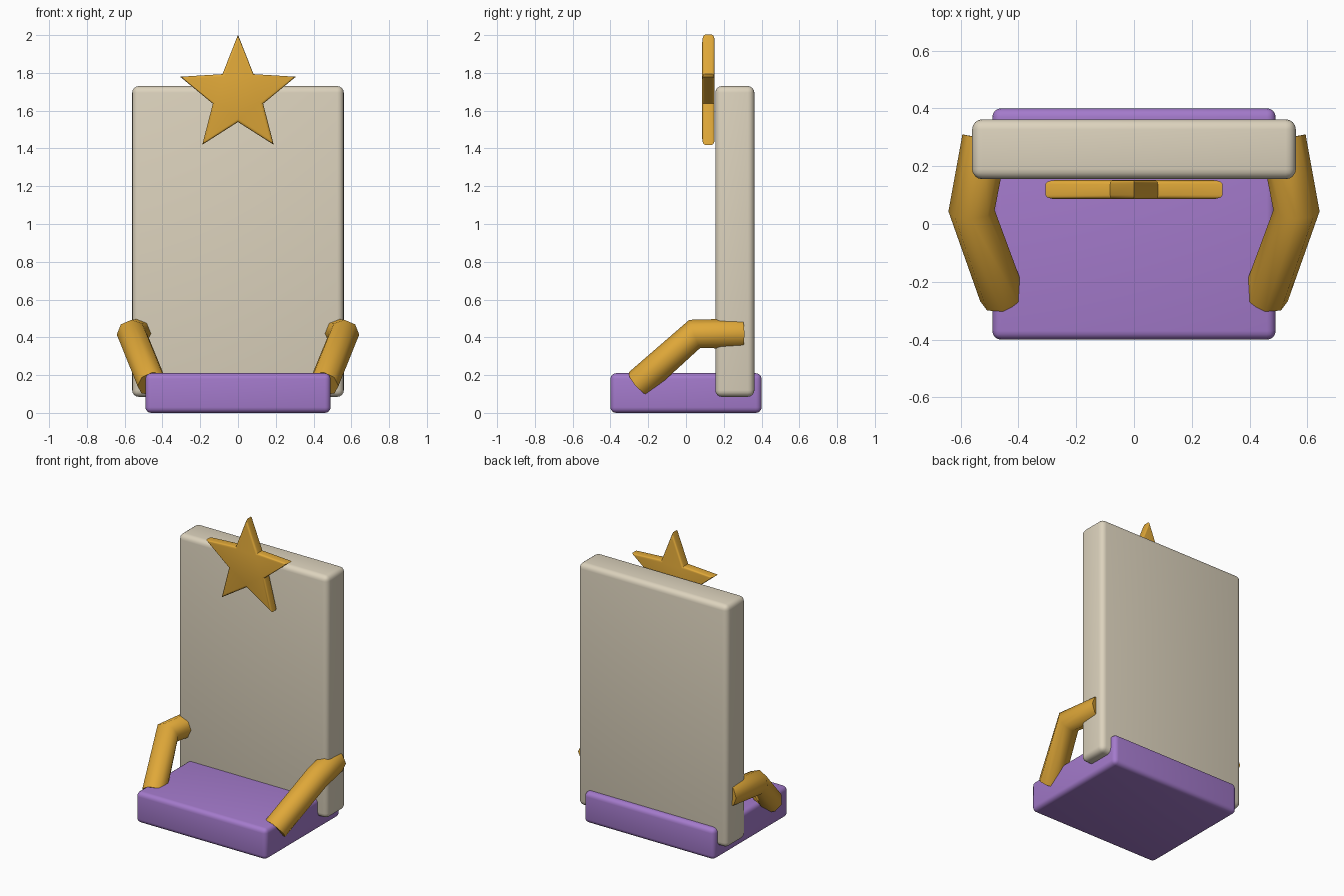
import bpy
import bmesh
from math import sin, cos, pi, radians

cube = bpy.data.objects.get("Cube")
if cube:
    bpy.data.objects.remove(cube, do_unlink=True)


def make_material(name, rgb):
    mat = bpy.data.materials.new(name)
    mat.use_nodes = True
    mat.diffuse_color = (*rgb, 1)
    mat.node_tree.nodes["Principled BSDF"].inputs["Base Color"].default_value = (*rgb, 1)
    return mat


purple = make_material("purple", (0.37, 0.195, 0.60))
cream = make_material("cream", (0.72, 0.65, 0.51))
gold = make_material("gold", (0.74, 0.39, 0.04))


def activate(obj):
    bpy.ops.object.select_all(action="DESELECT")
    obj.select_set(True)
    bpy.context.view_layer.objects.active = obj


def finish(name, bm, mat, angle=35):
    bmesh.ops.recalc_face_normals(bm, faces=bm.faces)
    mesh = bpy.data.meshes.new(name)
    bm.to_mesh(mesh)
    bm.free()
    mesh.materials.append(mat)
    obj = bpy.data.objects.new(name, mesh)
    bpy.context.collection.objects.link(obj)
    activate(obj)
    bpy.ops.object.shade_smooth_by_angle(angle=radians(angle))
    return obj


def rounded_box(name, low, high, mat, radius):
    bm = bmesh.new()
    bmesh.ops.create_cube(bm, size=1)
    for v in bm.verts:
        for i in range(3):
            v.co[i] = high[i] if v.co[i] > 0 else low[i]
    bmesh.ops.bevel(bm, geom=bm.edges[:], offset=radius, segments=4,
                    profile=0.5, affect="EDGES")
    return finish(name, bm, mat)


# Seat and tall backrest
rounded_box("seat", (-0.49, -0.4, 0), (0.49, 0.4, 0.21), purple, 0.03)
rounded_box("backrest", (-0.56, 0.155, 0.085), (0.56, 0.362, 1.73), cream, 0.035)

# Five-pointed star with softened rims
bm = bmesh.new()
ring = []
for i in range(10):
    r = 0.14 if i % 2 else 0.322
    a = i * pi / 5
    ring.append(bm.verts.new((r * sin(a), 0.086, 1.68 + r * cos(a))))
face = bm.faces.new(ring)
side = bmesh.ops.extrude_face_region(bm, geom=[face])["geom"]
for v in side:
    if isinstance(v, bmesh.types.BMVert):
        v.co.y = 0.152
rims = [e for e in bm.edges if abs(e.verts[0].co.y - e.verts[1].co.y) < 0.001]
bmesh.ops.bevel(bm, geom=rims, offset=0.014, segments=3, profile=0.5, affect="EDGES")
finish("star", bm, gold)

# Bent tubular arms, mirrored left and right
path = [(0.515, 0.295, 0.42), (0.562, 0.046, 0.418), (0.455, -0.25, 0.155)]
for name, sign in (("left_arm", 1), ("right_arm", -1)):
    curve = bpy.data.curves.new(name, "CURVE")
    curve.dimensions = "3D"
    curve.bevel_depth = 0.08
    curve.bevel_resolution = 2
    curve.use_fill_caps = True
    spline = curve.splines.new("POLY")
    spline.points.add(len(path) - 1)
    for point, (x, y, z) in zip(spline.points, path):
        point.co = (sign * x, y, z, 1)
    curve.materials.append(gold)
    arm = bpy.data.objects.new(name, curve)
    bpy.context.collection.objects.link(arm)
    activate(arm)
    bpy.ops.object.convert(target="MESH")
    bpy.ops.object.shade_smooth_by_angle(angle=radians(50))
